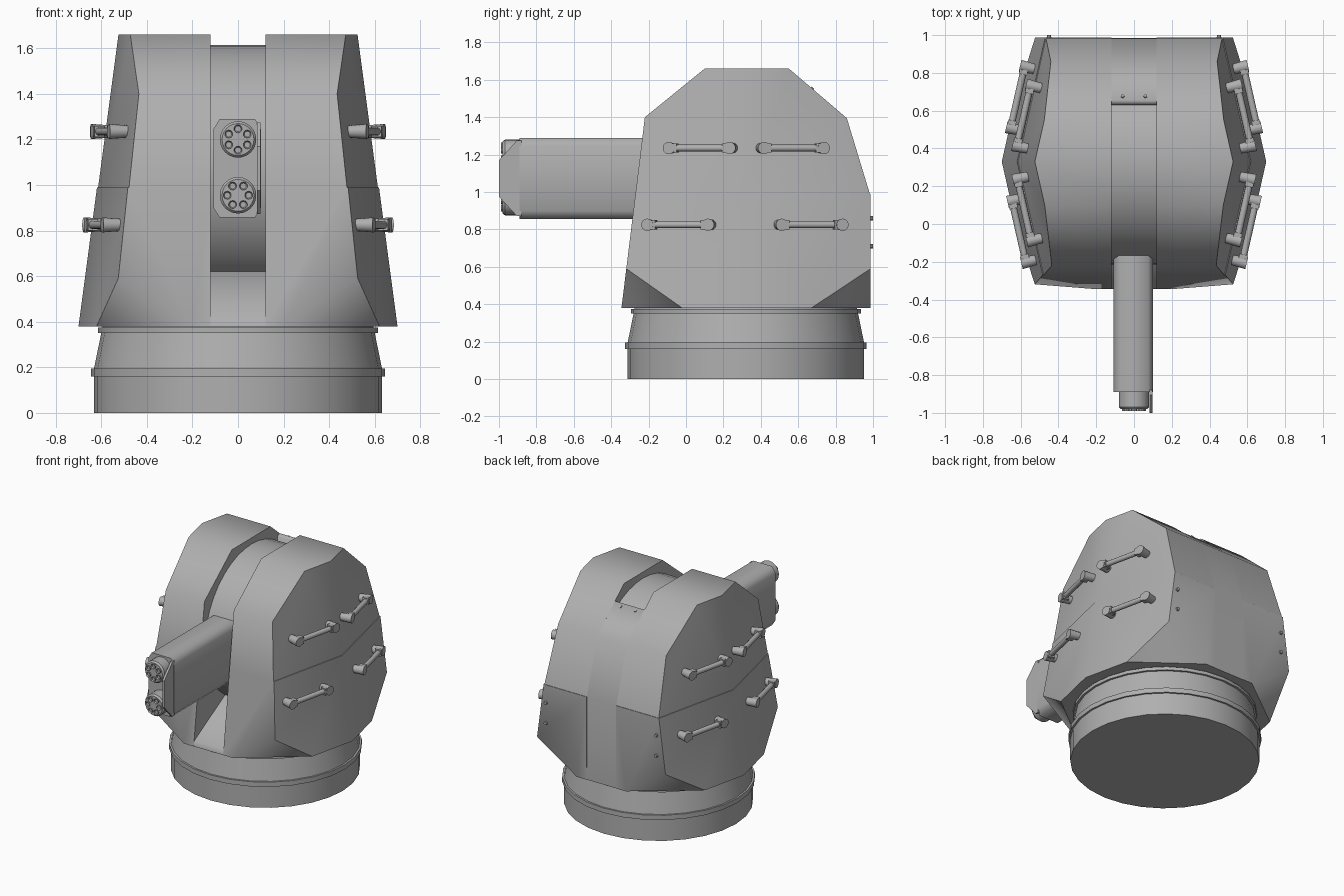
import bpy, bmesh, math
from mathutils import Vector, Matrix

if "Cube" in bpy.data.objects:
    bpy.data.objects.remove(bpy.data.objects["Cube"])

CY = 0.33          # centre line of the turret along y
A, B = 0.226, 0.133  # inward lean of the side walls along y and z
SEAM = 0.99        # height of the joint between hull plates

paint = bpy.data.materials.new("dark_grey_paint")
paint.diffuse_color = (0.43, 0.43, 0.43, 1)
paint.use_nodes = True
paint.node_tree.nodes["Principled BSDF"].inputs["Base Color"].default_value = paint.diffuse_color


def finish(bm, name, angle=35, keep=False):
    bmesh.ops.recalc_face_normals(bm, faces=bm.faces)
    for f in bm.faces:
        f.smooth = True
    if not keep:
        for e in bm.edges:
            e.smooth = len(e.link_faces) == 2 and e.calc_face_angle(0) < math.radians(angle)
    me = bpy.data.meshes.new(name)
    bm.to_mesh(me)
    bm.free()
    me.materials.append(paint)
    ob = bpy.data.objects.new(name, me)
    bpy.context.collection.objects.link(ob)
    return ob


def cone(bm, p, q, r1, r2, n):
    p, q = Vector(p), Vector(q)
    rot = (q - p).to_track_quat('Z', 'Y').to_matrix().to_4x4()
    bmesh.ops.create_cone(bm, cap_ends=True, segments=n, radius1=r1, radius2=r2,
                          depth=(q - p).length, matrix=Matrix.Translation((p + q) / 2) @ rot)


def prism(bm, pts, start, vec):
    """Extrude a closed loop of points (mapped by start) along vec."""
    f = bm.faces.new([bm.verts.new(start(u, v)) for u, v in pts])
    r = bmesh.ops.extrude_face_region(bm, geom=[f])
    bmesh.ops.translate(bm, vec=vec, verts=[g for g in r['geom'] if isinstance(g, bmesh.types.BMVert)])


def cut(bm, co, no):
    bmesh.ops.bisect_plane(bm, geom=bm.verts[:] + bm.edges[:] + bm.faces[:], dist=1e-5,
                           plane_co=co, plane_no=no, clear_outer=True)
    edges = [e for e in bm.edges if e.is_boundary]
    if edges:
        bmesh.ops.holes_fill(bm, edges=edges, sides=0)


def wall(y, z):
    return 0.695 - A * abs(y - CY) - B * (z - 0.38)


def shell(name, z0, z1, off, back):
    """One half of the armoured hull, cut from a block by planes, then mirrored."""
    bm = bmesh.new()
    bmesh.ops.create_cube(bm, size=1, matrix=Matrix.Translation((0.62, CY, (z0 + z1) / 2))
                          @ Matrix.Diagonal((1, 2, z1 - z0, 1)))
    prof = [(-0.345, 0.38), (-0.22, 1.40), (0.10, 1.66), (0.55, 1.66),
            (0.86, 1.395), (0.983 + back, SEAM), (0.983 + back, 0.38)]
    for (y, z), (y2, z2) in zip(prof, prof[1:]):
        if max(z, z2) > z0 + 0.01 and min(z, z2) < z1 - 0.01:
            cut(bm, (0, y, z), (0, z - z2, y2 - y))
    for s in (1, -1):
        cut(bm, (0.695 + off, CY, 0.38), (1, s * A, B))
    if z0 < 0.5:
        # lower corner chamfers
        for yc, yb, ya in ((-0.345, -0.02, -0.319), (0.983 + back, 0.67, 0.983 + back)):
            a = Vector((wall(ya, 0.59) + off, ya, 0.59))
            b = Vector((wall(yb, 0.38) + off, yb, 0.38))
            n = (b - a).cross(Vector((0.2, yc, 0.38)) - a)
            if n.z > 0:
                n.negate()
            cut(bm, a, n)
    bmesh.ops.recalc_face_normals(bm, faces=bm.faces)

    # Smooth within the front-to-back skin and within the side wall, sharp between
    def zone(f):
        if f.normal.z < -0.95 or abs(f.calc_center_median().z - SEAM) < 0.001:
            return -1
        return 1 if f.normal.x > 0.9 else 2 if f.normal.x < -0.9 else 0
    for e in bm.edges:
        zones = {zone(f) for f in e.link_faces}
        e.smooth = len(zones) == 1
    ob = finish(bm, name, keep=True)
    ob.modifiers.new("mirror", 'MIRROR')


shell("upper_hull", SEAM, 1.66, 0.0, 0.0)
shell("lower_hull", 0.38, SEAM, 0.005, 0.004)

# Centre strip: slot floor and rear spine
bm = bmesh.new()
prism(bm, [(-0.344, 0.38), (-0.337, 0.42), (0.03, 0.625), (0.4, 0.66), (0.63, 1.0), (0.63, 1.555),
           (0.655, 1.57), (0.86, 1.395), (0.983, SEAM), (0.985, 0.38)],
      lambda y, z: (-0.12, y, z), (0.24, 0, 0))
finish(bm, "slot_spine", 75)

# Elevating drum
bm = bmesh.new()
cone(bm, (-0.12, CY, 1.07), (0.12, CY, 1.07), 0.545, 0.545, 40)
finish(bm, "gun_drum")

# Round pedestal
bm = bmesh.new()
for z0, z1, r0, r1 in ((0, 0.16, 0.632, 0.632), (0.16, 0.195, 0.645, 0.645),
                       (0.195, 0.39, 0.632, 0.592), (0.35, 0.374, 0.615, 0.615)):
    cone(bm, (0, 0.32, z0), (0, 0.32, z1), r0, r1, 28)
finish(bm, "pedestal")

# Gun housing
bm = bmesh.new()
prism(bm, [(-0.08, 1.29), (0.075, 1.29), (0.10, 1.245), (0.10, 0.90), (0.075, 0.857),
           (-0.08, 0.857), (-0.108, 0.90), (-0.108, 1.245)],
      lambda x, z: (x, -0.89, z), (0, 0.95, 0))
finish(bm, "gun_housing", 70)

# Muzzle guard plate on the right of the housing
bm = bmesh.new()
prism(bm, [(-0.88, 1.275), (-0.905, 1.275), (-1.0, 1.17), (-1.0, 0.975), (-0.905, 0.872), (-0.88, 0.872)],
      lambda y, z: (0.083, y, z), (0.016, 0, 0))
finish(bm, "muzzle_guard")

# Two barrel clusters with six hollow muzzles each
for name, z, turn in (("upper_barrels", 1.20, 30), ("lower_barrels", 0.955, 0)):
    bm = bmesh.new()
    cone(bm, (0, -0.88, z), (0, -0.968, z), 0.08, 0.08, 24)
    cone(bm, (0, -0.968, z), (0, -0.98, z), 0.08, 0.07, 24)
    for i in range(6):
        t = math.radians(60 * i + turn)
        x, zz = 0.047 * math.cos(t), z + 0.047 * math.sin(t)
        cone(bm, (x, -0.97, zz), (x, -0.99, zz), 0.018, 0.018, 10)
        cap = [f for f in bm.faces if (f.calc_center_median() - Vector((x, -0.99, zz))).length < 1e-3]
        bmesh.ops.inset_region(bm, faces=cap, thickness=0.005)
        bmesh.ops.translate(bm, vec=(0, 0.009, 0), verts=list({v for f in cap for v in f.verts}))
    finish(bm, name)

# Grab handles: a bar held by two standoffs with rounded outer ends
for side in (1, -1):
    for i, (y0, y1, z) in enumerate(((-0.075, 0.25, 1.235), (0.40, 0.72, 1.235),
                                     (-0.19, 0.135, 0.825), (0.495, 0.82, 0.825))):
        bm = bmesh.new()
        s = 1 if y0 > CY else -1
        n = Vector((1, s * A, 0)).normalized()
        along = Vector((-s * A, 1, 0)).normalized()
        rot = Matrix((n, along, (0, 0, 1))).transposed().to_4x4()
        ends = []
        for y, inward in ((y0, 1), (y1, -1)):
            p = Vector((wall(y, z), y, z))
            cone(bm, p - n * 0.02, p + n * 0.08, 0.026, 0.033, 14)
            c = p + n * 0.055 + along * inward * 0.02
            bmesh.ops.create_cube(bm, size=1, matrix=Matrix.Translation(c) @ rot
                                  @ Matrix.Diagonal((0.044, 0.044, 0.05, 1)))
            ends.append(p + n * 0.056)
        cone(bm, ends[0], ends[1], 0.018, 0.018, 12)
        bmesh.ops.scale(bm, vec=(side, 1, 1), verts=bm.verts)
        finish(bm, f"handle_{'right' if side > 0 else 'left'}_{i + 1}")

# Small bolts on the rear plates and behind the slot
bm = bmesh.new()
for s in (1, -1):
    for z in (0.86, 0.71):
        cone(bm, (s * 0.45, 0.98, z), (s * 0.45, 1.0, z), 0.014, 0.011, 10)
    p = Vector((s * 0.06, 0.675, 1.553))
    d = Vector((0, 0.65, 0.76))
    cone(bm, p - d * 0.01, p + d * 0.006, 0.011, 0.009, 10)
finish(bm, "bolts")
